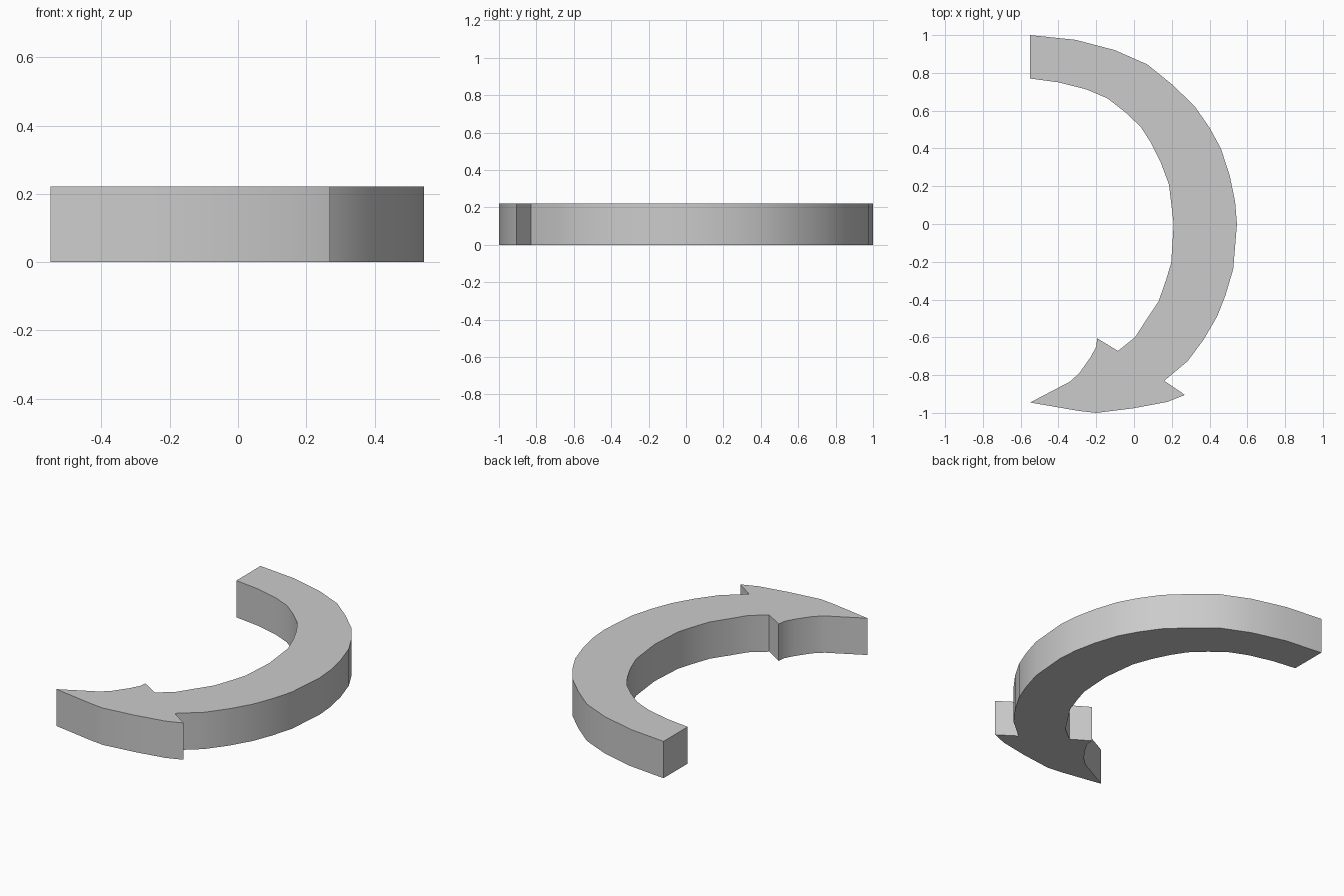
import bpy, bmesh, math

if "Cube" in bpy.data.objects:
    bpy.data.objects.remove(bpy.data.objects["Cube"])

HEIGHT = 0.222

# Outer sweep of the shaft, from the flat tail round to the head
outer = [(-.55, 1), (-.31, .975), (-.10, .92), (.07, .845), (.20, .74), (.32, .625),
         (.40, .51), (.46, .40), (.507, .255), (.535, .12), (.545, 0), (.525, -.24),
         (.485, -.375), (.44, -.49), (.37, -.61), (.285, -.725)]
# Arrow head: outer barb, curved edge, tip, inner barb
head = [(.16, -.83), (.27, -.905), (.175, -.942), (0, -.975), (-.20, -1), (-.29, -.99),
        (-.55, -.945), (-.34, -.835), (-.29, -.79), (-.23, -.705), (-.20, -.65),
        (-.195, -.605), (-.085, -.672)]
# Inner sweep of the shaft, back to the tail
inner = [(.005, -.60), (.06, -.515), (.13, -.41), (.17, -.295), (.197, -.205), (.21, 0),
         (.185, .21), (.14, .33), (.09, .43), (.035, .515), (-.05, .595), (-.14, .665),
         (-.25, .712), (-.40, .75), (-.55, .77)]

# Extrude the outline into a thick plate
bm = bmesh.new()
face = bm.faces.new([bm.verts.new((x, y, 0)) for x, y in outer + head + inner])
result = bmesh.ops.extrude_face_region(bm, geom=[face], use_keep_orig=True)
top = [v for v in result["geom"] if isinstance(v, bmesh.types.BMVert)]
bmesh.ops.translate(bm, verts=top, vec=(0, 0, HEIGHT))
bmesh.ops.recalc_face_normals(bm, faces=bm.faces)

mesh = bpy.data.meshes.new("curved_arrow")
bm.to_mesh(mesh)
bm.free()
arrow = bpy.data.objects.new("curved_arrow", mesh)
bpy.context.collection.objects.link(arrow)

# Smooth curved walls, sharp corners
bpy.context.view_layer.objects.active = arrow
arrow.select_set(True)
bpy.ops.object.shade_smooth_by_angle(angle=math.radians(30))
